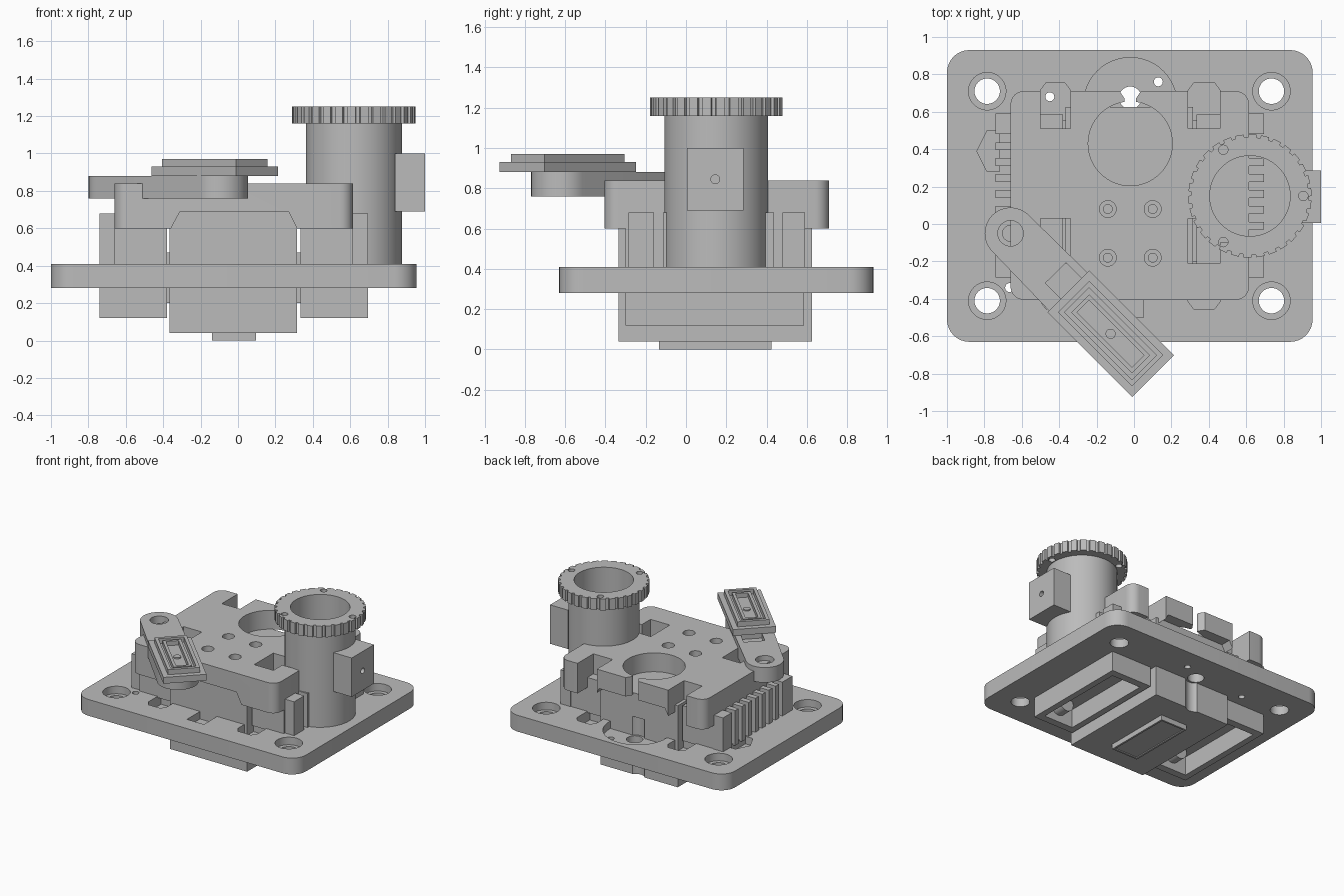
import bpy, bmesh, math
from mathutils import Matrix, Vector

if "Cube" in bpy.data.objects:
    bpy.data.objects.remove(bpy.data.objects["Cube"], do_unlink=True)

GREY = bpy.data.materials.new("machined grey")
GREY.use_nodes = True
GREY.diffuse_color = (0.5, 0.5, 0.5, 1)
GREY.node_tree.nodes["Principled BSDF"].inputs["Base Color"].default_value = (0.5, 0.5, 0.5, 1)


def prism(name, outline, z0, z1):
    """Extrude a flat outline upward."""
    bm = bmesh.new()
    face = bm.faces.new([bm.verts.new((x, y, z0)) for x, y in outline])
    new = bmesh.ops.extrude_face_region(bm, geom=[face])["geom"]
    bmesh.ops.translate(bm, vec=(0, 0, z1 - z0), verts=[v for v in new if isinstance(v, bmesh.types.BMVert)])
    bmesh.ops.recalc_face_normals(bm, faces=bm.faces)
    mesh = bpy.data.meshes.new(name)
    bm.to_mesh(mesh)
    bm.free()
    mesh.materials.append(GREY)
    obj = bpy.data.objects.new(name, mesh)
    bpy.context.collection.objects.link(obj)
    return obj


def arc(cx, cy, r, a0, a1, n):
    steps = [math.radians(a0 + (a1 - a0) * i / n) for i in range(n + 1)]
    return [(cx + r * math.cos(a), cy + r * math.sin(a)) for a in steps]


def box(name, x0, x1, y0, y1, z0, z1):
    return prism(name, [(x0, y0), (x1, y0), (x1, y1), (x0, y1)], z0, z1)


def rounded(name, x0, x1, y0, y1, z0, z1, r):
    pts = (arc(x1 - r, y1 - r, r, 0, 90, 8) + arc(x0 + r, y1 - r, r, 90, 180, 8)
           + arc(x0 + r, y0 + r, r, 180, 270, 8) + arc(x1 - r, y0 + r, r, 270, 360, 8))
    return prism(name, pts, z0, z1)


def rod(name, x, y, r, z0, z1, n=48):
    return prism(name, arc(x, y, r, 0, 360, n)[:-1], z0, z1)


def turn(obj, matrix):
    obj.data.transform(matrix)
    return obj


def cut(obj, *cutters):
    """Subtract each cutter for good and remove it."""
    bpy.context.view_layer.objects.active = obj
    for c in cutters:
        mod = obj.modifiers.new("cut", "BOOLEAN")
        mod.operation, mod.solver, mod.object = "DIFFERENCE", "EXACT", c
        bpy.ops.object.modifier_apply(modifier=mod.name)
        bpy.data.objects.remove(c, do_unlink=True)
    return obj


# Tower axis, cover columns and side block spans
TX, TY = 0.62, 0.15
COLUMNS = [(-0.5, -0.34), (0.29, 0.46)]
SIDES = [("left", 0.335, 0.615, 0.695, 1), ("right", -0.38, -0.66, -0.74, -1)]

# Base plate with counterbored corners and shallow pockets
plate = rounded("base_plate", -1, 0.955, -0.63, 0.93, 0.28, 0.41, 0.12)
for x in (-0.785, 0.735):
    for y in (-0.41, 0.71):
        cut(plate, rod("c", x, y, 0.068, 0.2, 0.5), rod("c", x, y, 0.1, 0.35, 0.5))
for x0, x1 in COLUMNS:
    for y, s in ((0.755, 1), (-0.455, -1)):
        pts = [(x0, y - s * 0.2), (x0, y - s * 0.04), (x0 + 0.03, y),
               (x1 - 0.03, y), (x1, y - s * 0.04), (x1, y - s * 0.2)]
        cut(plate, prism("c", pts, 0.33, 0.5))
cut(plate, rod("c", -0.02, 0.64, 0.25, 0.35, 0.5),
    rod("c", -0.02, 0.675, 0.06, 0.2, 0.5),
    box("c", -0.1, 0.05, -0.5, -0.3, 0.35, 0.5),
    prism("c", [(-0.72, 0.5), (-0.785, 0.5), (-0.84, 0.39), (-0.785, 0.28), (-0.72, 0.28)], 0.35, 0.5))
for x, y in ((0.13, 0.76), (-0.45, 0.68), (-0.665, -0.34)):
    cut(plate, rod("c", x, y, 0.024, 0.2, 0.5, 20))

# Centre housing and bottom pad
centre = box("centre_housing", -0.365, 0.315, -0.335, 0.625, 0.04, 0.69)
cut(centre, rod("c", -0.02, 0.67, 0.07, 0, 0.5))
pad = box("bottom_pad", -0.14, 0.095, -0.135, 0.425, 0, 0.05)
cut(pad, box("c", -0.125, 0.08, -0.12, 0.41, -0.1, 0.008))

# Side housings: hollow below, ribbed on the outer face above
for side, inner, core, outer, s in SIDES:
    a, b = sorted((inner, outer))
    low = box(side + "_lower_housing", a, b, -0.3, 0.585, 0.12, 0.3)
    cut(low, box("c", a + 0.05, b - 0.05, -0.24, 0.525, 0, 0.27))
    cut(plate, box("c", a + 0.05, b - 0.05, -0.24, 0.525, 0.2, 0.36))
    boss = rod(side + "_pocket_boss", 0, 0, 0.065, 0, 0.09)
    turn(boss, Matrix.Translation(((a + b) / 2, -0.15, 0.24)) @ Matrix.Rotation(math.pi / 2, 4, "X"))
    box(side + "_upper_core", *sorted((inner, core)), -0.3, 0.585, 0.4, 0.68)
    for i in range(9):
        y = -0.2 + i * 0.085
        box(f"{side}_rib_{i + 1}", *sorted((core - s * 0.01, outer)), y, y + 0.042, 0.4, 0.68)
    for end, y0, y1 in (("front", -0.285, -0.19), ("back", 0.51, 0.59)):
        box(f"{side}_{end}_end_block", *sorted((core - s * 0.01, outer)), y0, y1, 0.4, 0.68)
    # Web joining the side housing to the centre
    gap = sorted((inner + s * 0.01, inner - s * 0.03))
    box(side + "_web", *gap, -0.2, 0.5, 0.2, 0.47)

# Top cover with raised middle, bore, slots and screw holes
cover = rounded("top_cover", -0.66, 0.615, -0.405, 0.71, 0.6, 0.84, 0.07)
trapezoid = [(-0.385, 0.55), (-0.31, 0.69), (0.27, 0.69), (0.34, 0.55)]
arch = prism("c", trapezoid, -1, 1)
turn(arch, Matrix.Rotation(math.pi / 2, 4, "X"))
cut(cover, arch, rod("c", -0.02, 0.43, 0.225, 0.5, 1, 64),
    box("c", -0.05, 0.01, 0.6, 0.8, 0.5, 1))
cut(cover, prism("c", [(-0.05, 0.67), (0.01, 0.67), (0.05, 0.73), (-0.09, 0.73)], 0.5, 1))
for x0, x1 in COLUMNS:
    cut(cover, box("c", x0, x1, 0.51, 0.8, 0.5, 1), box("c", x0, x1, -0.21, 0.03, 0.5, 1))
cut(cover, box("c", 0.4, 0.7, -0.1, 0.03, 0.5, 1), rod("c", TX, TY, 0.25, 0.5, 1))
for x in (-0.14, 0.1):
    for y in (-0.18, 0.08):
        cut(cover, rod("c", x, y, 0.045, 0.74, 1, 24))
        rod("cover_screw", x, y, 0.026, 0.68, 0.76, 20)

# Tower tube, side box and knurled ring
tube = rod("tower_tube", TX, TY, 0.257, 0.4, 1.17, 64)
cut(tube, rod("c", TX, TY, 0.215, 0.3, 1.3, 64))
clamp = box("tower_side_box", 0.84, 1.0, 0.005, 0.285, 0.69, 1.0)
pin = rod("c", 0, 0, 0.022, -0.06, 0.1, 20)
cut(clamp, turn(pin, Matrix.Translation((1, 0.145, 0.845)) @ Matrix.Rotation(math.pi / 2, 4, "Y")))
teeth = []
for i in range(30):
    for da, r in ((0, 0.33), (7.5, 0.33), (8, 0.314), (11.5, 0.314)):
        teeth += arc(TX, TY, r, i * 12 + da, 0, 1)[:1]
ring = prism("knurled_ring", teeth, 1.16, 1.25)
cut(ring, rod("c", TX, TY, 0.215, 1, 1.4, 64))
for a in (0, 120, 240):
    x, y = arc(TX, TY, 0.285, a, 0, 1)[0]
    cut(ring, rod("c", x, y, 0.025, 1.1, 1.3, 20))

# Swing arm, built along local x then turned about its pivot
swing = Matrix.Translation((-0.66, -0.05, 0)) @ Matrix.Rotation(math.radians(-45.3), 4, "Z")
ARM = 0.8
arm = prism("swing_arm", arc(0, 0, 0.138, 90, 270, 24) + arc(ARM, 0, 0.15, -90, 90, 24), 0.76, 0.88)
cut(arm, rod("c", 0, 0, 0.068, 0.8, 1), box("c", 0.32, 0.45, -0.055, 0.1, 0.82, 1))
turn(arm, swing)
step = rod("pivot_screw", 0, 0, 0.045, 0.78, 0.83)
turn(step, swing)

# Stepped head plate with nested rims
head = Matrix.Translation((-0.125, -0.587, 0)) @ Matrix.Rotation(math.radians(-45), 4, "Z")


def slab(name, inset, z0, z1):
    x, y = 0.32 - inset, 0.158 - inset
    return box(name, -x, x, -y, y, z0, z1)


def rim(name, inset, width, z0, z1):
    return turn(cut(slab(name, inset, z0, z1), slab("c", inset + width, z0 - 0.1, z1 + 0.1)), head)


turn(slab("head_plate", 0, 0.88, 0.93), head)
rim("head_outer_rim", 0.04, 0.025, 0.925, 0.97)
rim("head_inner_rim", 0.09, 0.022, 0.925, 0.965)
turn(rod("head_button", 0, 0, 0.027, 0.92, 0.94, 20), head)

# Keep sharp edges, smooth the round walls
for obj in list(bpy.context.scene.objects):
    if obj.type == "MESH" and obj.data.materials and obj.data.materials[0] == GREY:
        bpy.ops.object.select_all(action="DESELECT")
        obj.select_set(True)
        bpy.context.view_layer.objects.active = obj
        bpy.ops.object.shade_smooth_by_angle(angle=math.radians(30))
